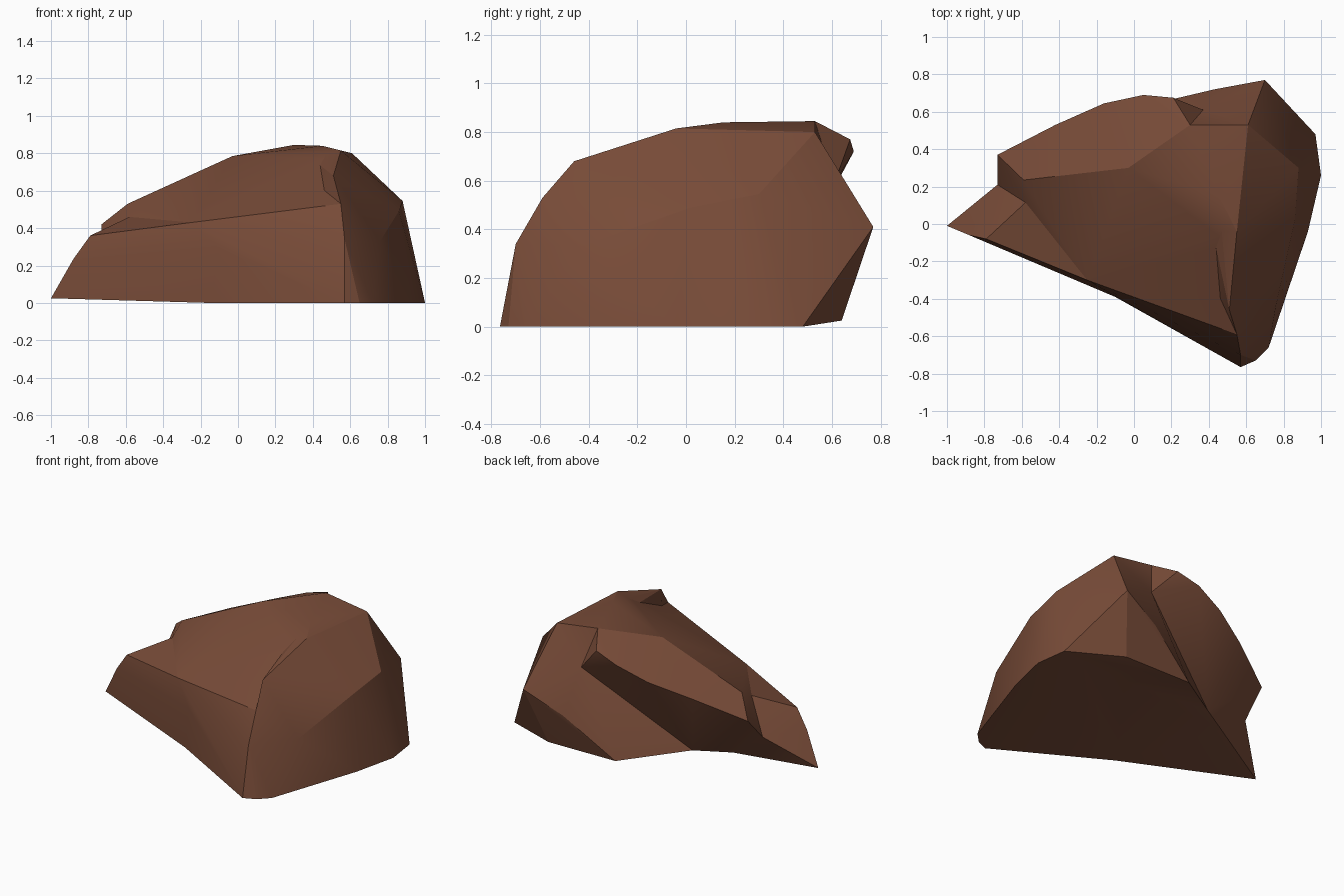
import bpy, bmesh, math

if "Cube" in bpy.data.objects:
    bpy.data.objects.remove(bpy.data.objects["Cube"])

# One flat colour for the whole boulder
stone = bpy.data.materials.new("brown stone")
stone.diffuse_color = (0.19, 0.072, 0.04, 1)
stone.use_nodes = True
stone.node_tree.nodes["Principled BSDF"].inputs["Base Color"].default_value = stone.diffuse_color


def hull(name, pts):
    """Faceted convex chunk wrapped around a few corner points."""
    bm = bmesh.new()
    for p in pts:
        bm.verts.new(p)
    res = bmesh.ops.convex_hull(bm, input=bm.verts)
    junk = {g for g in res["geom_interior"] + res["geom_unused"]
            if isinstance(g, bmesh.types.BMVert)}
    bmesh.ops.delete(bm, geom=list(junk), context='VERTS')
    bmesh.ops.recalc_face_normals(bm, faces=bm.faces)
    me = bpy.data.meshes.new(name)
    bm.to_mesh(me)
    bm.free()
    ob = bpy.data.objects.new(name, me)
    bpy.context.collection.objects.link(ob)
    me.materials.append(stone)
    return ob


# Corners shared between chunks
ridge_left, ridge_mid = (-0.59, 0.235, 0.53), (-0.03, 0.30, 0.785)
ridge_right, peak = (0.45, 0.155, 0.84), (0.30, 0.53, 0.845)
rib_top = (0.55, -0.04, 0.815)
peak_right, shoulder = (0.61, 0.53, 0.80), (0.88, 0.30, 0.545)
dent = (0.37, 0.61, 0.59)
notch_in, notch_out = (-0.58, 0.115, 0.46), (-0.73, 0.21, 0.25)
brow, front_crease = (-0.25, -0.30, 0.43), (-0.10, -0.39, 0.29)
front_base = (-0.15, -0.36, 0.0)
nose = [(0.55, -0.59, 0.53), (0.57, -0.70, 0.34), (0.57, -0.765, 0.0)]
base_back, base_hollow = (0.09, 0.64, 0.03), (-0.30, 0.357, 0.10)
base_left = (-0.52, 0.23, 0.095)
base_right, base_corner = (1.0, 0.26, 0.0), (0.97, 0.48, 0.0)

# Front ramp, which is also the core
rock = hull("rock", nose + [
    ridge_left, ridge_mid, ridge_right, peak, rib_top, dent, notch_in,
    brow, (0.28, -0.444, 0.5), front_crease, (0.34, -0.63, 0.16),
    front_base, base_right, base_corner, base_hollow, base_left])

# Right flank with the rib and the peak
flank = hull("right_flank", nose + [
    peak, ridge_right, rib_top, (0.51, -0.46, 0.68), peak_right, shoulder,
    (0.86, 0.02, 0.49), (0.76, -0.43, 0.33), dent,
    (0.65, -0.73, 0), (0.72, -0.66, 0), (0.74, -0.55, 0),
    (0.93, -0.04, 0), base_right, base_corner, (0.15, 0.0, 0.1)])

# Overhanging slab at the rear left
slab = hull("rear_slab", [
    ridge_left, ridge_mid, ridge_right, peak, dent,
    (-0.73, 0.37, 0.42), (-0.42, 0.53, 0.55), (-0.16, 0.645, 0.64),
    (0.05, 0.69, 0.72), (0.21, 0.675, 0.77),
    notch_in, notch_out, base_hollow, base_left, (0.2, 0.2, 0.2)])

# Low pointed toe on the left, below the notch
toe = hull("left_toe", [
    (-1.0, -0.01, 0.025), (-0.88, -0.06, 0.235), (-0.79, -0.08, 0.36),
    notch_in, notch_out, brow, front_crease, front_base, base_left,
    (-0.30, 0.05, 0.3)])

# Bulge at the back right, below the dent
bulge = hull("back_bulge", [
    (0.70, 0.77, 0.41), (0.56, 0.70, 0.485), (0.43, 0.72, 0.28),
    dent, peak_right, shoulder, base_right, base_corner,
    (0.60, 0.64, 0.025), base_back, base_hollow, (0.4, 0.3, 0.3)])

# Fuse the chunks into one solid
parts = (flank, slab, toe, bulge)
for part in parts:
    mod = rock.modifiers.new("join " + part.name, 'BOOLEAN')
    mod.operation = 'UNION'
    mod.solver = 'EXACT'
    mod.object = part
    part.hide_render = True
dg = bpy.context.evaluated_depsgraph_get()
solid = bpy.data.meshes.new_from_object(rock.evaluated_get(dg))
rock.modifiers.clear()
rock.data = solid
for part in parts:
    bpy.data.objects.remove(part)

# Clean up slivers and flatten nearly coplanar facets
bm = bmesh.new()
bm.from_mesh(solid)
bmesh.ops.remove_doubles(bm, verts=bm.verts, dist=0.004)
bmesh.ops.dissolve_limit(bm, angle_limit=math.radians(2),
                         verts=bm.verts, edges=bm.edges)
bm.to_mesh(solid)
bm.free()
solid.materials.clear()
solid.materials.append(stone)

# Soft facets with hard creases
bpy.context.view_layer.objects.active = rock
rock.select_set(True)
bpy.ops.object.shade_smooth_by_angle(angle=math.radians(20))
